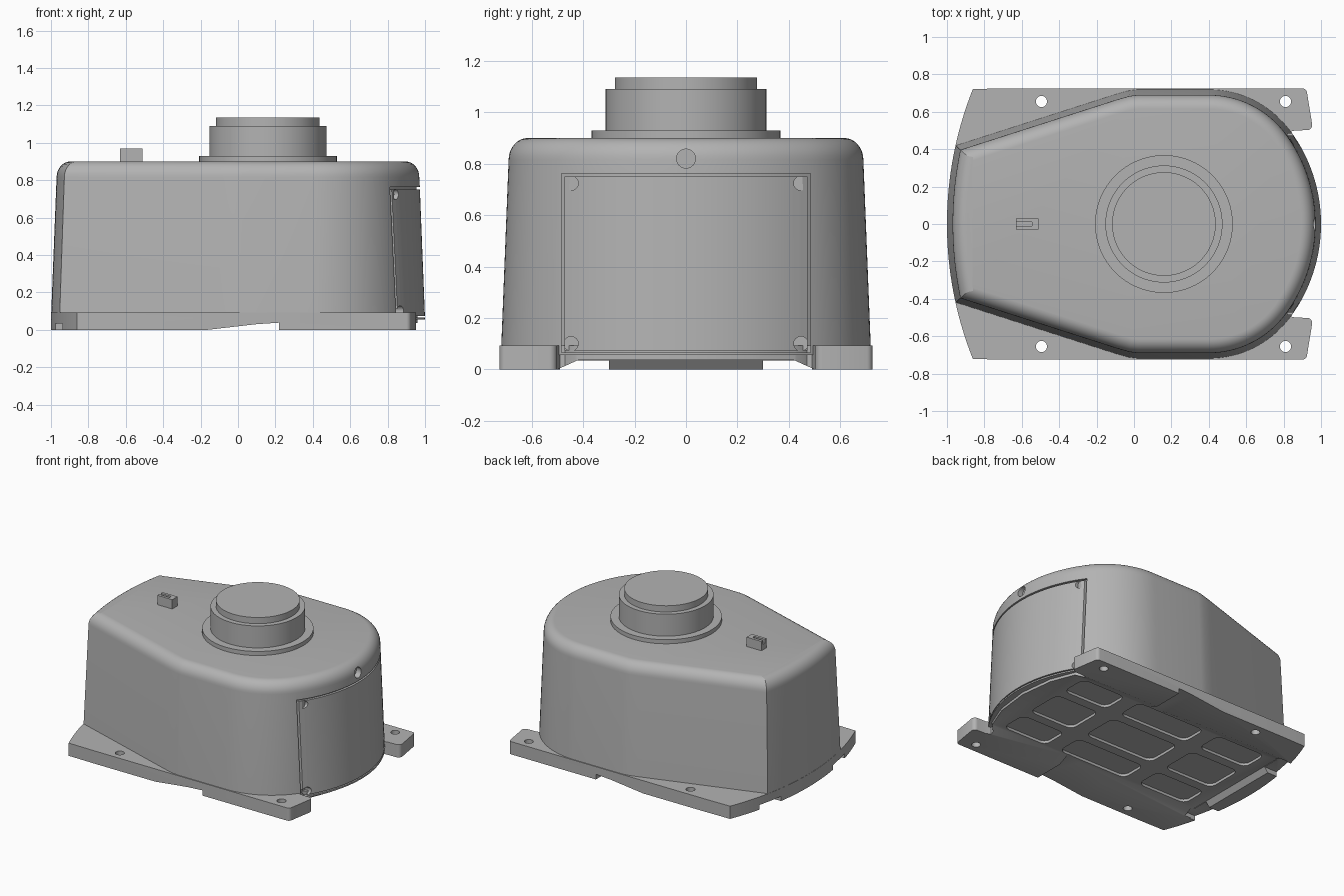
import bpy, bmesh, math

if "Cube" in bpy.data.objects:
    bpy.data.objects.remove(bpy.data.objects["Cube"])

grey = bpy.data.materials.new("plain grey")
grey.use_nodes = True
COLOUR = (0.45, 0.45, 0.45, 1)
grey.diffuse_color = COLOUR
grey.node_tree.nodes["Principled BSDF"].inputs["Base Color"].default_value = COLOUR

KNOB_X = 0.16      # centre of the knob and of the round end
END_R = 0.84       # radius of the round end
BOTTOM, SHOULDER, TOP = 0.055, 0.815, 0.9


def loft(name, sections):
    """Solid through matching outlines, given as (z, points)."""
    bm = bmesh.new()
    rings = [[bm.verts.new((x, y, z)) for x, y in pts] for z, pts in sections]
    n = len(rings[0])
    for a, b in zip(rings, rings[1:]):
        for i in range(n):
            j = (i + 1) % n
            bm.faces.new((a[i], a[j], b[j], b[i]))
    bm.faces.new(rings[0][::-1])
    bm.faces.new(rings[-1])
    bmesh.ops.recalc_face_normals(bm, faces=bm.faces)
    mesh = bpy.data.meshes.new(name)
    bm.to_mesh(mesh)
    bm.free()
    mesh.materials.append(grey)
    obj = bpy.data.objects.new(name, mesh)
    bpy.context.collection.objects.link(obj)
    return obj


def arc(cx, cy, r, a0, a1, n):
    angles = [math.radians(a0 + (a1 - a0) * i / n) for i in range(n + 1)]
    return [(cx + r * math.cos(a), cy + r * math.sin(a)) for a in angles]


def circle(cx, cy, r, n=64):
    return arc(cx, cy, r, 0, 360, n)[:-1]


def rect(x0, x1, y0, y1):
    return [(x0, y0), (x1, y0), (x1, y1), (x0, y1)]


def rounded(x0, x1, y0, y1, r):
    return (arc(x1 - r, y1 - r, r, 0, 90, 5) + arc(x0 + r, y1 - r, r, 90, 180, 5)
            + arc(x0 + r, y0 + r, r, 180, 270, 5) + arc(x1 - r, y0 + r, r, 270, 360, 5))


def mirrored(half):
    """Close a half outline that starts and ends on y = 0."""
    return half + [(x, -y) for x, y in half[-2:0:-1]]


def inset(pts, d):
    out = []
    for i, (x, y) in enumerate(pts):
        normals = []
        for p, q in ((pts[i - 1], pts[i]), (pts[i], pts[(i + 1) % len(pts)])):
            dx, dy = q[0] - p[0], q[1] - p[1]
            length = math.hypot(dx, dy)
            normals.append((-dy / length, dx / length))
        (ax, ay), (bx, by) = normals
        k = d / (1 + ax * bx + ay * by)
        out.append((x + k * (ax + bx), y + k * (ay + by)))
    return out


def cut(obj, cutter):
    mod = obj.modifiers.new("cut", 'BOOLEAN')
    mod.object = cutter
    mod.solver = 'EXACT'
    bpy.context.view_layer.objects.active = obj
    bpy.ops.object.modifier_apply(modifier=mod.name)
    bpy.data.objects.remove(cutter)


def x_drill(obj, x0, x1, y, z, r):
    """Round hole along x."""
    tool = loft("drill", [(x0, circle(0, 0, r, 24)), (x1, circle(0, 0, r, 24))])
    for v in tool.data.vertices:
        a, b, c = v.co
        v.co = (c, y + a, z + b)
    cut(obj, tool)


def left_arc(y0, n):
    ys = [y0 * (1 - i / n) for i in range(n + 1)]
    return [(0.95 - math.sqrt(1.95 ** 2 - y * y), y) for y in ys]


def draft(z):
    return 0.03 * (z - BOTTOM) / (SHOULDER - BOTTOM)


def end_sector(name, w, z0, z1, r_in, extra):
    """Curved block that follows the drafted round end."""
    sections = []
    for z in (z0, z1):
        ys = [w * (i / 16 - 1) for i in range(33)]
        r_out = END_R - draft(z) + extra
        outer = [(KNOB_X + math.sqrt(r_out ** 2 - y * y), y) for y in ys]
        inner = [(KNOB_X + math.sqrt(r_in ** 2 - y * y), y) for y in ys[::-1]]
        sections.append((z, outer + inner))
    return loft(name, sections)


# Housing: drafted walls and a rounded shoulder
tangent = math.degrees(math.atan2(0.18, 0.24))
outline = mirrored(arc(KNOB_X, 0, END_R, 0, tangent, 16)
                   + arc(0.4, 0.18, 0.54, tangent, 90, 16)[1:]
                   + [(0.02, 0.72), (-0.03, 0.714), (-0.1, 0.694)]
                   + left_arc(0.42, 10))
levels = [(BOTTOM, 0), (SHOULDER, 0.03)]
for i in range(1, 9):
    t = math.pi / 2 * i / 8
    levels.append((SHOULDER + (TOP - SHOULDER) * math.sin(t), 0.03 + 0.075 * (1 - math.cos(t))))
housing = loft("housing", [(z, inset(outline, d)) for z, d in levels])
cut(housing, end_sector("recess", 0.484, 0.066, 0.762, 0.795, 0.1))
x_drill(housing, 0.93, 1.2, 0, 0.82, 0.037)

# End panel with notched screw corners
panel = end_sector("end_panel", 0.472, 0.074, 0.75, 0.79, 0)
for y in (-0.447, 0.447):
    for z in (0.1, 0.724):
        x_drill(panel, 0.835, 1.2, y, z, 0.028)

# Base plate with mounting lugs
plate_half = ([(0.96, 0), (0.93, 0.25), (0.86, 0.43), (0.82, 0.47), (0.82, 0.49), (0.86, 0.5)]
              + arc(0.925, 0.53, 0.028, -90, 0, 5)
              + arc(0.9, 0.7, 0.025, 10, 90, 5)
              + [(-0.66, 0.725)] + left_arc(0.722, 16))
plate = mirrored(plate_half)
base = loft("base_plate", [(0, plate), (0.093, plate)])

# Hollow underside, leaving corner feet and an end foot
cut(base, loft("hollow", [(-0.1, rect(-0.9, 1.1, -0.5, 0.5)), (0, rect(-0.9, 1.1, -0.5, 0.5)),
                          (0.036, rect(-0.87, 1.1, -0.42, 0.42))]))
for s in (-1, 1):
    y0, y1 = sorted((s * 0.3, s * 0.49))
    cut(base, loft("gap", [(-0.1, rect(-1.1, -0.85, y0, y1)), (0.034, rect(-1.1, -0.85, y0, y1))]))
wedge = loft("wedge", [(-1, [(-0.16, 0), (-0.16, -0.1), (0.22, -0.1), (0.22, 0.038), (0.1, 0.03)]),
                       (1, [(-0.16, 0), (-0.16, -0.1), (0.22, -0.1), (0.22, 0.038), (0.1, 0.03)])])
for v in wedge.data.vertices:
    x, z, y = v.co
    v.co = (x, -y, z)
cut(base, wedge)
for cx, hx in ((-0.58, 0.2), (0.02, 0.28), (0.6, 0.18)):
    for cy, hy in ((-0.31, 0.1), (0, 0.14), (0.31, 0.1)):
        pocket = rounded(cx - hx, cx + hx, cy - hy, cy + hy, 0.05)
        cut(base, loft("pocket", [(-0.1, pocket), (0.072, pocket)]))

# Bolt holes
for x in (-0.495, 0.81):
    for y in (-0.655, 0.655):
        hole = circle(x, y, 0.03, 24)
        cut(base, loft("hole", [(-0.1, hole), (0.2, hole)]))

# Knob: collar, drum and cap
for name, r, z0, z1 in (("knob_collar", 0.368, 0.89, 0.93), ("knob_drum", 0.313, 0.92, 1.09),
                        ("knob_cap", 0.277, 1.08, 1.135)):
    ring = circle(KNOB_X, 0, r, 96)
    loft(name, [(z0, ring), (z1, ring)])

# Small slotted switch
switch = loft("switch", [(0.89, rect(-0.63, -0.51, -0.03, 0.03)), (0.968, rect(-0.63, -0.51, -0.03, 0.03))])
cut(switch, loft("slot", [(0.94, rect(-0.64, -0.545, -0.01, 0.01)), (1.1, rect(-0.64, -0.545, -0.01, 0.01))]))

# Smooth curves, sharp edges
bpy.ops.object.select_all(action='DESELECT')
for obj in bpy.context.collection.objects:
    if obj.type == 'MESH':
        obj.select_set(True)
        bpy.context.view_layer.objects.active = obj
bpy.ops.object.shade_smooth_by_angle(angle=math.radians(25))
